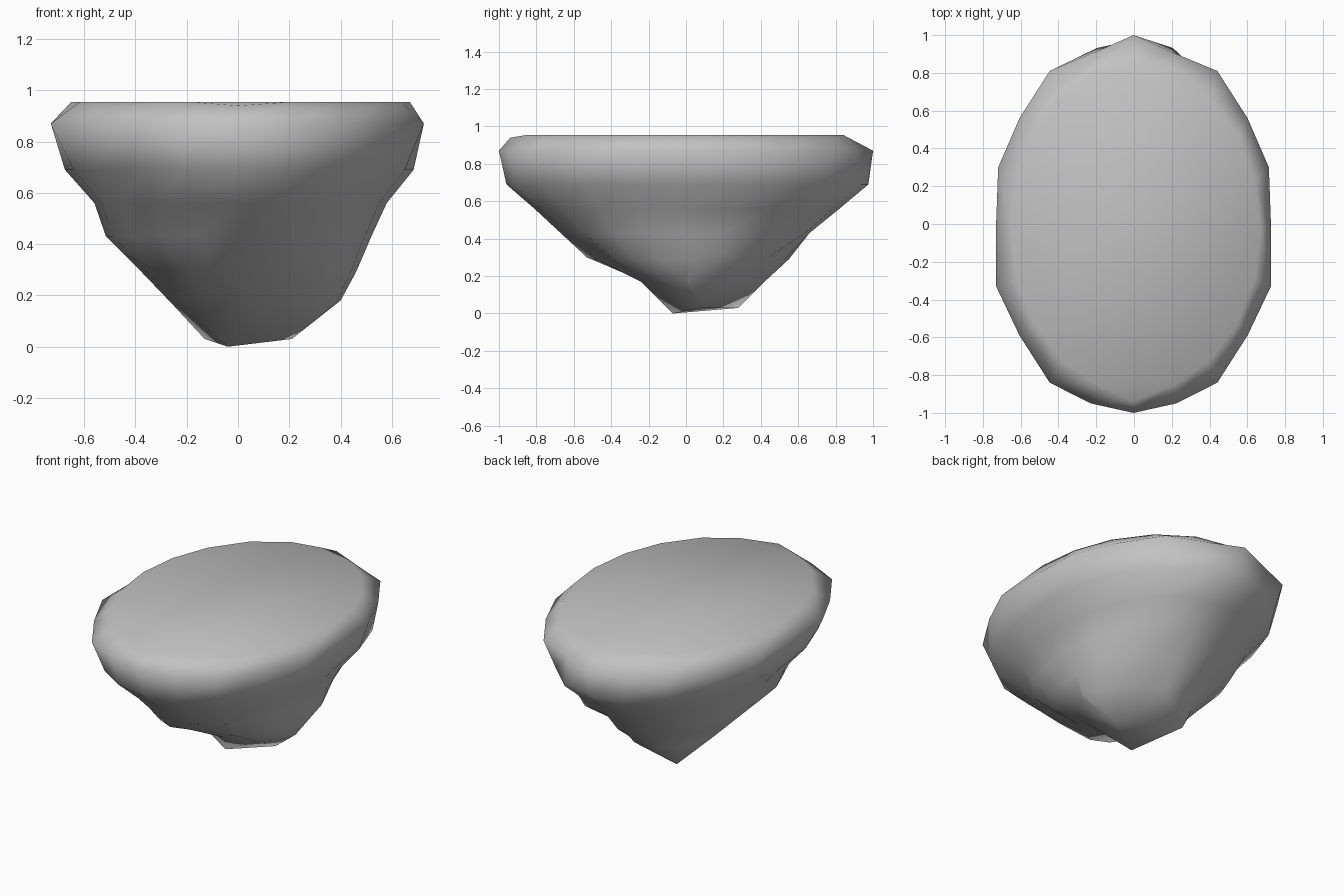
import bpy, bmesh
from math import hypot

cube = bpy.data.objects.get("Cube")
if cube:
    bpy.data.objects.remove(cube)

# One flat stone colour
stone = bpy.data.materials.new("grey_stone")
stone.use_nodes = True
grey = (0.54, 0.54, 0.54, 1)
stone.diffuse_color = grey
stone.node_tree.nodes["Principled BSDF"].inputs["Base Color"].default_value = grey

# Half of the angular rim outline, back to front, mirrored to a closed loop
half = [(0, 1), (.28, .91), (.61, .81), (.83, .56), (.985, .3), (1, 0),
        (1, -.33), (.83, -.59), (.61, -.84), (.31, -.95), (0, -1)]
rim = half + [(-x, y) for x, y in half[-2:0:-1]]
# Rounder outline for the other sections
oval = [(x / hypot(x, y), y / hypot(x, y)) for x, y in rim]

# Horizontal sections: outline, height, x range, y range
sections = [(oval, .955, -.65, .67, -.89, .84),
            (rim, .87, -.73, .725, -1, 1),
            (oval, .69, -.675, .685, -.96, .975),
            (oval, .56, -.56, .58, -.81, .82),
            (oval, .43, -.515, .52, -.67, .66),
            (oval, .29, -.375, .46, -.49, .55),
            (oval, .17, -.26, .40, -.24, .42)]

# Uneven corners: (section, outline point) -> position
corners = {(0, 10): (0, -.94, .94),
           (2, 2): (.40, .75, .69), (2, 12): (-.37, -.82, .70),
           (4, 1): (.10, .66, .43), (4, 2): (.26, .65, .44),
           (5, 1): (.12, .52, .28), (5, 2): (.25, .43, .29),
           (5, 4): (.46, .19, .32),
           (5, 9): (.08, -.40, .27), (5, 10): (-.02, -.46, .28),
           (5, 11): (-.11, -.53, .30), (5, 12): (-.22, -.48, .30),
           (6, 1): (.08, .38, .16), (6, 2): (.19, .32, .17),
           (6, 3): (.30, .23, .17), (6, 4): (.36, .11, .17),
           (6, 5): (.40, .01, .18)}

# Three low points that the underside runs down to
feet = [(-.04, -.07, 0), (.21, .08, .03), (-.13, .28, .03)]


def nearest_foot(v):
    return min(feet, key=lambda f: (f[0] - v.co.x) ** 2 + (f[1] - v.co.y) ** 2)


bm = bmesh.new()
rings = []
for s, (outline, z, x0, x1, y0, y1) in enumerate(sections):
    ring = []
    for i, (u, v) in enumerate(outline):
        spot = (x0 + (x1 - x0) * (u + 1) / 2, y0 + (y1 - y0) * (v + 1) / 2, z)
        ring.append(bm.verts.new(corners.get((s, i), spot)))
    rings.append(ring)
rings.append([bm.verts.new(nearest_foot(v)) for v in rings[-1]])

# Skin between the sections, flat top, closed underside
n = len(rim)
for upper, lower in zip(rings, rings[1:]):
    for i in range(n):
        j = (i + 1) % n
        bm.faces.new((upper[i], upper[j], lower[j], lower[i]))
bm.faces.new(rings[0])
bm.faces.new(rings[-1])
bmesh.ops.remove_doubles(bm, verts=bm.verts[:], dist=.001)
bmesh.ops.recalc_face_normals(bm, faces=bm.faces[:])
for f in bm.faces:
    f.smooth = True

mesh = bpy.data.meshes.new("rock")
bm.to_mesh(mesh)
bm.free()
mesh.materials.append(stone)
rock = bpy.data.objects.new("rock", mesh)
bpy.context.collection.objects.link(rock)
